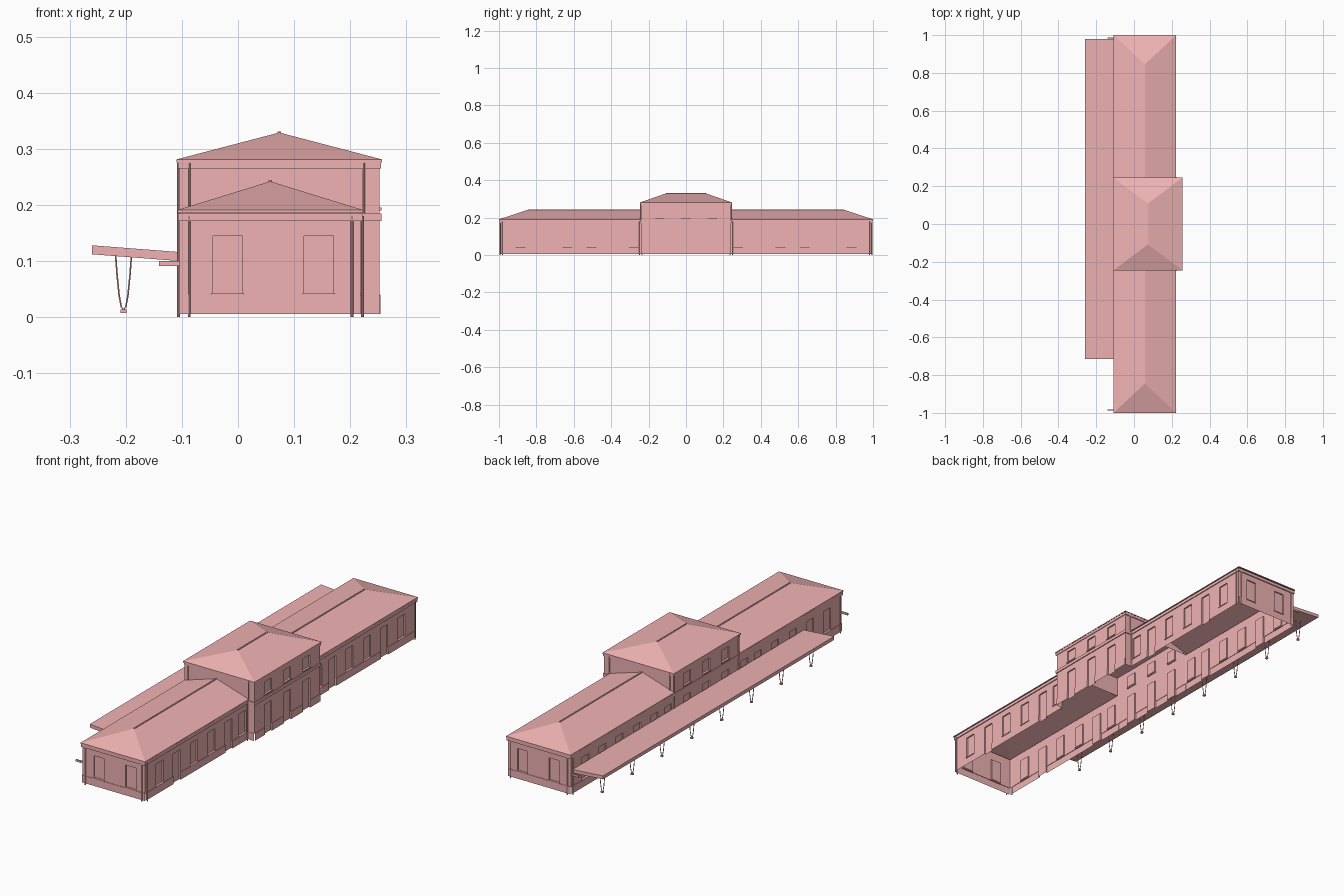
import bpy, bmesh
from mathutils import Vector

if "Cube" in bpy.data.objects:
    bpy.data.objects.remove(bpy.data.objects["Cube"])

mat = bpy.data.materials.new("building_red")
mat.diffuse_color = (0.87, 0.45, 0.45, 1)
mat.use_nodes = True
mat.node_tree.nodes["Principled BSDF"].inputs["Base Color"].default_value = mat.diffuse_color


def finish(name, bm):
    me = bpy.data.meshes.new(name)
    bm.to_mesh(me)
    bm.free()
    me.materials.append(mat)
    ob = bpy.data.objects.new(name, me)
    bpy.context.collection.objects.link(ob)
    return ob


def boxes(name, items):
    """Each item: x0, x1, y0, y1, z0, z1."""
    bm = bmesh.new()
    for x0, x1, y0, y1, z0, z1 in items:
        vs = bmesh.ops.create_cube(bm, size=1)["verts"]
        for v in vs:
            v.co = ((x0 + x1) / 2 + v.co.x * (x1 - x0),
                    (y0 + y1) / 2 + v.co.y * (y1 - y0),
                    (z0 + z1) / 2 + v.co.z * (z1 - z0))
    return finish(name, bm)


def wall(name, axis, pos, sign, a0, a1, z0, z1, openings=()):
    """Wall sheet at axis=pos facing sign, with recessed openings and a raised plinth."""
    plinth = 0.04 if z0 < 0.1 else -1
    us = sorted({a0, a1, *[o[0] for o in openings], *[o[1] for o in openings]})
    zs = sorted({z0, z1, *[o[2] for o in openings], *[o[3] for o in openings]}
                | ({plinth} if plinth > 0 else set()))

    def depth(i, j):
        u, z = (us[i] + us[i + 1]) / 2, (zs[j] + zs[j + 1]) / 2
        if any(o[0] < u < o[1] and o[2] < z < o[3] for o in openings):
            return -0.006
        return 0.002 if z < plinth else 0.0

    def pt(u, z, d):
        p = pos + sign * d
        return (p, u, z) if axis == "x" else (u, p, z)

    bm = bmesh.new()

    def quad(*ps):
        bm.faces.new([bm.verts.new(p) for p in ps])

    nu, nz = len(us) - 1, len(zs) - 1
    for i in range(nu):
        for j in range(nz):
            d, u, v, z, w = depth(i, j), us[i], us[i + 1], zs[j], zs[j + 1]
            quad(pt(u, z, d), pt(v, z, d), pt(v, w, d), pt(u, w, d))
            if i + 1 < nu and depth(i + 1, j) != d:
                e = depth(i + 1, j)
                quad(pt(v, z, d), pt(v, w, d), pt(v, w, e), pt(v, z, e))
            if j + 1 < nz and depth(i, j + 1) != d:
                e = depth(i, j + 1)
                quad(pt(u, w, d), pt(v, w, d), pt(v, w, e), pt(u, w, e))
    bmesh.ops.remove_doubles(bm, verts=bm.verts, dist=1e-6)
    bmesh.ops.recalc_face_normals(bm, faces=bm.faces)
    n = Vector((sign, 0, 0) if axis == "x" else (0, sign, 0))
    if sum(f.normal.dot(n) * f.calc_area() for f in bm.faces) < 0:
        bmesh.ops.reverse_faces(bm, faces=bm.faces)
    return finish(name, bm)


def roof(name, x0, x1, y0, y1, z, top, r0, r1, t=0.005):
    """Hipped roof with a thin eave edge, ridge running from y=r0 to y=r1."""
    bm = bmesh.new()
    corners = [(x0, y0), (x1, y0), (x1, y1), (x0, y1)]
    lo = [bm.verts.new((x, y, z - t)) for x, y in corners]
    hi = [bm.verts.new((x, y, z)) for x, y in corners]
    xm = (x0 + x1) / 2
    a, b = bm.verts.new((xm, r0, top)), bm.verts.new((xm, r1, top))
    for i in range(4):
        k = (i + 1) % 4
        bm.faces.new((lo[i], lo[k], hi[k], hi[i]))
    bm.faces.new((hi[0], hi[1], a))
    bm.faces.new((hi[1], hi[2], b, a))
    bm.faces.new((hi[2], hi[3], b))
    bm.faces.new((hi[3], hi[0], a, b))
    finish(name, bm)
    boxes(name + "_ridge_cap", [(xm - .003, xm + .003, r0, r1, top - .003, top + .002)])


# Rhythm of openings along the long sides
W = 0.026
wing_c = [0.26, 0.38, 0.505, 0.635, 0.76, 0.885]
doors = {0.38, 0.76}
mid_c = [-0.14, 0.0, 0.14]
BASE, SILL, HEAD = 0.006, 0.043, 0.145
WEST, EAST, MID_EAST, END, MID = -0.104, 0.218, 0.252, 0.992, 0.24


def wing_openings(s):
    return [(s * c - W, s * c + W, BASE if c in doors else SILL, HEAD) for c in wing_c]


wing_c[0] = 0.28
mid_doors = [(c - W, c + W, BASE, HEAD) for c in mid_c]
upper = [(c - W, c + W, 0.195, 0.25) for c in mid_c]
end_wins = [(-0.045, 0.008, SILL, HEAD), (0.118, 0.17, SILL, HEAD)]

# Outer walls
wall("platform_wall", "x", WEST, -1, -END, END, BASE, 0.187,
     wing_openings(1) + wing_openings(-1) + mid_doors)
wall("central_front_wall", "x", MID_EAST, 1, -MID, MID, BASE, 0.187, mid_doors)
wall("upper_street_wall", "x", MID_EAST, 1, -MID, MID, 0.187, 0.278, upper)
wall("upper_platform_wall", "x", WEST, -1, -MID, MID, 0.187, 0.278, upper)
for s in (-1, 1):
    lo, hi = sorted((s * MID, s * END))
    wall("wing_street_wall", "x", EAST, 1, lo, hi, BASE, 0.187, wing_openings(s))
    wall("end_wall", "y", s * END, s, WEST, EAST, BASE, 0.187, end_wins)
    wall("central_return_wall", "y", s * MID, s, EAST, MID_EAST, BASE, 0.187)
    wall("upper_side_wall", "y", s * MID, s, WEST, MID_EAST, 0.187, 0.278)

# Roofs
for s in (-1, 1):
    if s > 0:
        roof("wing_roof", -0.108, 0.223, 0.24, 1.0, 0.191, 0.242, 0.24, 0.845)
    else:
        roof("wing_roof", -0.108, 0.223, -1.0, -0.24, 0.191, 0.242, -0.845, -0.24)
roof("central_roof", -0.11, 0.257, -0.246, 0.246, 0.281, 0.329, -0.108, 0.108)

# Cornice bands and window sills
cornice = [(-0.107, WEST, -.997, .997, .171, .185),
           (MID_EAST, .256, -.244, .244, .171, .185),
           (-0.107, WEST, -.244, .244, .265, .277),
           (MID_EAST, .255, -.244, .244, .265, .277)]
sills = []
for s in (-1, 1):
    def sy(a, b):
        return sorted((s * a, s * b))
    cornice += [(EAST, .222, *sy(.24, .997), .171, .185),
                (-0.107, .222, *sy(END, .997), .171, .185),
                (EAST, .256, *sy(MID, .244), .171, .185),
                (-0.107, .255, *sy(MID, .244), .265, .277)]
    for c in wing_c:
        if c not in doors:
            for x in (WEST, EAST):
                sills.append((x - .004, x + .004, *sy(c - .029, c + .029), .039, .043))
    for a, b, z, _ in end_wins:
        sills.append((a - .003, b + .003, *sy(END - .004, END + .004), z - .004, z))
for c in mid_c:
    for x in (WEST, MID_EAST):
        sills.append((x - .004, x + .004, c - .029, c + .029, .19, .195))
boxes("cornice_bands", cornice)
boxes("window_sills", sills)

# Downpipes at the corners
bm = bmesh.new()
pipes = []
for s in (-1, 1):
    pipes += [(-.106, s * .98, 0, .18), (.222, s * .98, 0, .18),
              (-.087, s * .995, 0, .18), (.203, s * .995, 0, .18),
              (.222, s * .248, 0, .18), (.224, s * .243, .185, .275),
              (-.087, s * .243, .19, .275), (-.106, s * .235, 0, .275)]
for x, y, z0, z1 in pipes:
    r = bmesh.ops.create_cone(bm, cap_ends=True, segments=8, radius1=.0025,
                              radius2=.0025, depth=z1 - z0)
    bmesh.ops.translate(bm, verts=r["verts"], vec=(x, y, (z0 + z1) / 2))
finish("downpipes", bm)

# Sloping platform canopy
bm = bmesh.new()
prof = [(-.26, .112), (WEST, .100), (WEST, .116), (-.26, .128)]
f = bm.faces.new([bm.verts.new((x, -.715, z)) for x, z in prof])
ext = bmesh.ops.extrude_face_region(bm, geom=[f])["geom"]
bmesh.ops.translate(bm, verts=[v for v in ext if isinstance(v, bmesh.types.BMVert)],
                    vec=(0, 1.695, 0))
bmesh.ops.recalc_face_normals(bm, faces=bm.faces)
finish("canopy", bm)

# Wall brackets at both building ends
boxes("end_brackets", [(-.141, WEST, s * .985 - .003, s * .985 + .003, .091, .1)
                       for s in (-1, 1)])

# Canopy posts: curved V struts on small feet
cu = bpy.data.curves.new("canopy_posts", "CURVE")
cu.dimensions = "3D"
cu.bevel_depth = 0.0016
cu.bevel_resolution = 1
cu.use_fill_caps = True
cu.materials.append(mat)
half = [(.014, .109), (.0115, .075), (.008, .04), (.004, .018), (0, .013)]
path = [(-a, z) for a, z in half] + half[-2::-1]
post_y = [-0.625 + i * 0.2185 for i in range(8)]
for y in post_y:
    sp = cu.splines.new("POLY")
    sp.points.add(len(path) - 1)
    for p, (a, z) in zip(sp.points, path):
        p.co = (-.204 + a, y, z, 1)
bpy.context.collection.objects.link(bpy.data.objects.new("canopy_posts", cu))
boxes("post_feet", [(-.209, -.199, y - .005, y + .005, .007, .014) for y in post_y])
